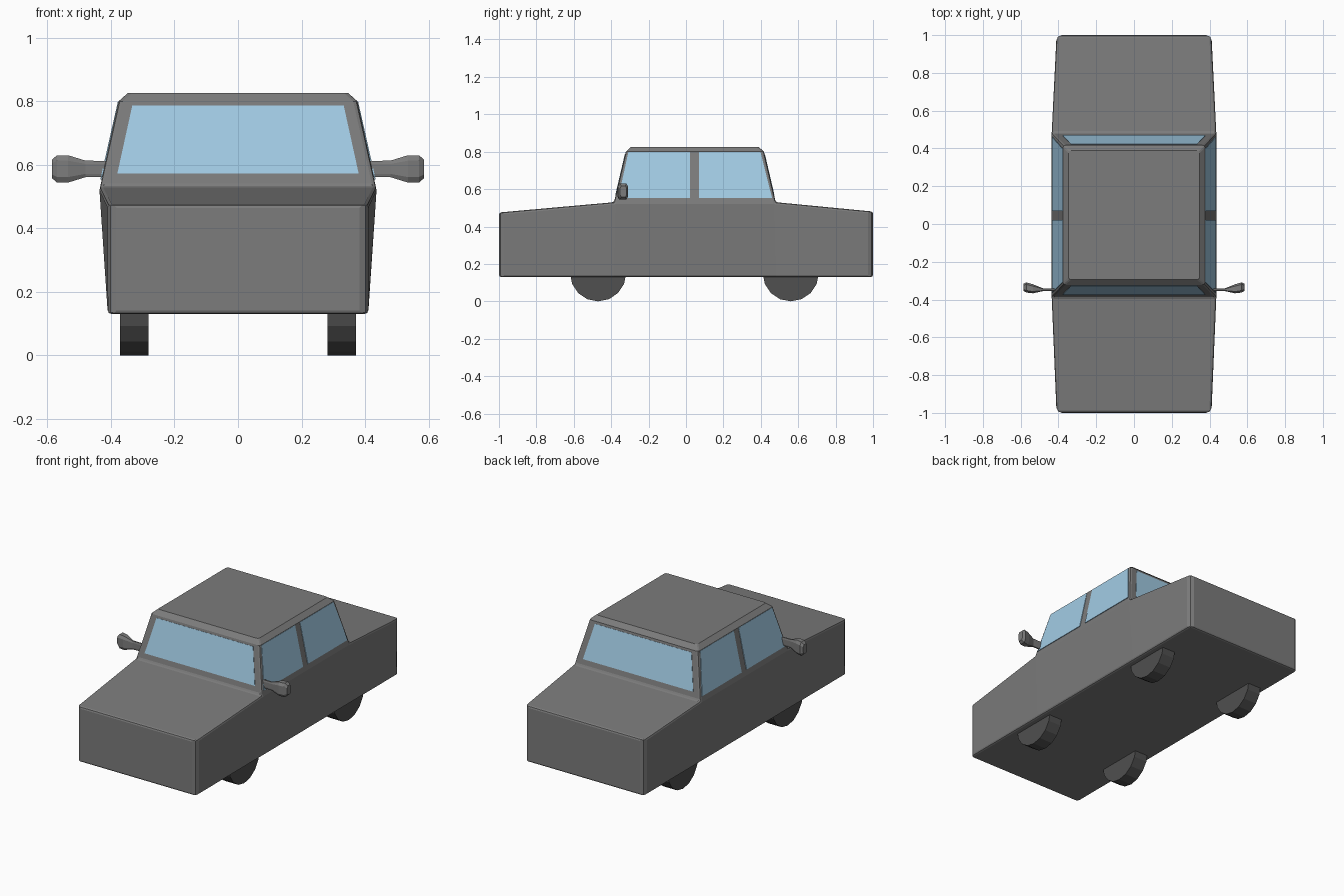
import bpy, bmesh, math
from mathutils import Matrix

if "Cube" in bpy.data.objects:
    bpy.data.objects.remove(bpy.data.objects["Cube"])


def material(name, rgb):
    mat = bpy.data.materials.new(name)
    mat.diffuse_color = (*rgb, 1)
    mat.use_nodes = True
    mat.node_tree.nodes["Principled BSDF"].inputs["Base Color"].default_value = mat.diffuse_color
    return mat


paint = material("dark_grey", (0.2, 0.2, 0.2))
rubber = material("tyre_grey", (0.08, 0.08, 0.08))
glass = material("glass_blue", (0.36, 0.6, 0.78))


def make_object(name, bm, mat):
    bmesh.ops.recalc_face_normals(bm, faces=bm.faces)
    mesh = bpy.data.meshes.new(name)
    bm.to_mesh(mesh)
    bm.free()
    mesh.materials.append(mat)
    ob = bpy.data.objects.new(name, mesh)
    bpy.context.collection.objects.link(ob)
    return ob


def bridge(bm, a, b):
    n = len(a)
    return [bm.faces.new((a[i], a[(i + 1) % n], b[(i + 1) % n], b[i])) for i in range(n)]


# Body: four cross-sections lofted from nose to tail, open under the cabin
BOTTOM, BELT = 0.13, 0.53
bm = bmesh.new()
rings = []
for y, top, half in ((-1, 0.475, 0.41), (-0.385, BELT, 0.437), (0.48, BELT, 0.437), (1, 0.48, 0.41)):
    pts = ((-0.41, BOTTOM), (0.41, BOTTOM), (half, top), (-half, top))
    rings.append([bm.verts.new((x, y, z)) for x, z in pts])
for i in range(3):
    faces = bridge(bm, rings[i], rings[i + 1])
    if i == 1:
        bm.faces.remove(faces[2])
bm.faces.new(rings[0])
bm.faces.new(rings[3])

# Cabin: tapers up from the belt line to a chamfered roof
base = [rings[1][3], rings[1][2], rings[2][2], rings[2][3]]
for z, half, y0, y1 in ((0.80, 0.376, -0.322, 0.417), (0.826, 0.347, -0.295, 0.388)):
    ring = [bm.verts.new(p) for p in ((-half, y0, z), (half, y0, z), (half, y1, z), (-half, y1, z))]
    bridge(bm, base, ring)
    base = ring
bm.faces.new(base)

# Rounded edges: wide on the four upright corners, narrow elsewhere
bmesh.ops.recalc_face_normals(bm, faces=bm.faces)
weight = bm.edges.layers.float.new("bevel_weight_edge")
for e in bm.edges:
    if e.calc_face_angle(0) > math.radians(50):
        a, b = (v.co for v in e.verts)
        upright = abs(a.y) > 0.99 and abs(b.y) > 0.99 and abs(a.x - b.x) < 0.1
        e[weight] = 1.0 if upright else 0.42
body = make_object("car_body", bm, paint)
mod = body.modifiers.new("Bevel", 'BEVEL')
mod.width, mod.segments, mod.limit_method = 0.028, 2, 'WEIGHT'


# Glass: thin panels lying on the sloped cabin walls
def wall(lo, hi, z):
    return lo + (hi - lo) * (z - BELT) / (0.80 - BELT)


def window(name, points):
    bm = bmesh.new()
    bm.faces.new([bm.verts.new(p) for p in points])
    ob = make_object(name, bm, glass)
    mod = ob.modifiers.new("Thickness", 'SOLIDIFY')
    mod.thickness, mod.offset = 0.004, 0


for name, lo, hi in (("windshield", -0.385, -0.322), ("rear_window", 0.48, 0.417)):
    zb, zt = 0.572, 0.786
    yb, yt = wall(lo, hi, zb), wall(lo, hi, zt)
    window(name, [(-0.38, yb, zb), (0.38, yb, zb), (0.333, yt, zt), (-0.333, yt, zt)])

zb, zt = 0.553, 0.798
xb, xt = wall(0.437, 0.376, zb), wall(0.437, 0.376, zt)
for side, s in (("right", 1), ("left", -1)):
    for end, b0, b1, t0, t1 in (("front", -0.362, 0.022, -0.308, 0.022),
                                ("rear", 0.07, 0.46, 0.07, 0.398)):
        window(f"{side}_{end}_window",
               [(s * xb, b0, zb), (s * xb, b1, zb), (s * xt, t1, zt), (s * xt, t0, zt)])

# Side mirrors: a thin arm flaring into a chamfered housing
for side, s in (("right", 1), ("left", -1)):
    bm = bmesh.new()
    previous = None
    for x, y, hy, hz in ((0.40, -0.348, 0.006, 0.025), (0.48, -0.348, 0.007, 0.026),
                         (0.535, -0.343, 0.024, 0.043), (0.57, -0.336, 0.027, 0.043),
                         (0.586, -0.335, 0.018, 0.029)):
        c = 0.6
        outline = ((-1, -c), (-c, -1), (c, -1), (1, -c), (1, c), (c, 1), (-c, 1), (-1, c))
        ring = [bm.verts.new((s * x, y + u * hy, 0.587 + v * hz)) for u, v in outline]
        if previous:
            bridge(bm, previous, ring)
        else:
            bm.faces.new(ring)
        previous = ring
    bm.faces.new(previous)
    make_object(f"{side}_mirror", bm, paint)

# Wheels
for side, s in (("right", 1), ("left", -1)):
    for end, y in (("front", -0.47), ("rear", 0.56)):
        bm = bmesh.new()
        bmesh.ops.create_cone(
            bm, cap_ends=True, segments=16, radius1=0.15, radius2=0.15, depth=0.09,
            matrix=Matrix.Translation((s * 0.327, y, 0.15)) @ Matrix.Rotation(math.pi / 2, 4, 'Y'))
        make_object(f"{side}_{end}_wheel", bm, rubber)
